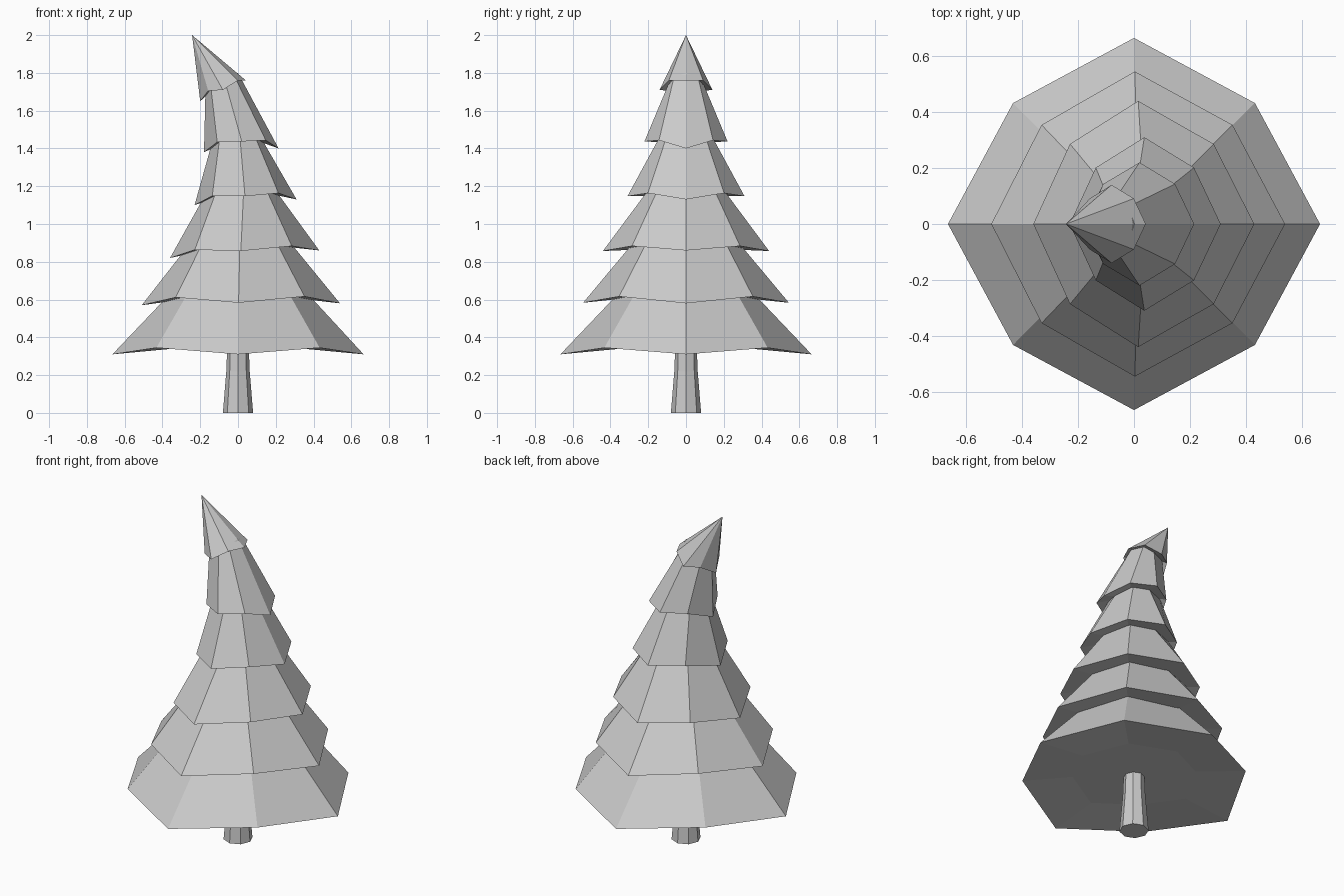
import bpy, bmesh
from mathutils import Vector

if "Cube" in bpy.data.objects:
    bpy.data.objects.remove(bpy.data.objects["Cube"])


def ring(left, right, side, k, lift):
    """Eight points from left (x,z), right (x,z), side (x,y,z); diagonals are pulled in and lifted."""
    sx, sy, sz = side

    def diag(end, s):
        return Vector((sx + k * (end[0] - sx), s * k * sy, (end[1] + sz) / 2 + lift))
    return [Vector((right[0], 0, right[1])), diag(right, 1), Vector((sx, sy, sz)), diag(left, 1),
            Vector((left[0], 0, left[1])), diag(left, -1), Vector((sx, -sy, sz)), diag(right, -1)]


def loft(name, rings):
    """Skin a stack of rings; a one-point ring is a tip."""
    bm = bmesh.new()
    rs = [[bm.verts.new(p) for p in r] for r in rings]
    for a, b in zip(rs, rs[1:]):
        for i in range(8):
            j = (i + 1) % 8
            if len(b) == 1:
                bm.faces.new((a[i], a[j], b[0]))
            else:
                bm.faces.new((a[i], a[j], b[j], b[i]))
    bm.faces.new(rs[0][::-1])
    if len(rs[-1]) > 1:
        bm.faces.new(rs[-1])
    bmesh.ops.recalc_face_normals(bm, faces=bm.faces)
    me = bpy.data.meshes.new(name)
    bm.to_mesh(me)
    bm.free()
    bpy.context.collection.objects.link(bpy.data.objects.new(name, me))


# Foliage tiers: rim (left, right, side), then top (left, right, side)
tiers = [
    ((-.665, .31), (.665, .31), (0, .665, .31), (-.37, .62), (.37, .63), (0, .37, .62)),
    ((-.51, .57), (.54, .58), (.003, .545, .583), (-.26, .89), (.27, .91), (.01, .28, .90)),
    ((-.36, .82), (.43, .86), (.015, .44, .857), (-.165, 1.17), (.19, 1.19), (.03, .20, 1.18)),
    ((-.23, 1.10), (.31, 1.13), (.037, .31, 1.147), (-.135, 1.44), (.12, 1.46), (.01, .14, 1.46)),
    ((-.18, 1.38), (.215, 1.40), (.02, .22, 1.437), (-.172, 1.72), (.0, 1.80), (-.07, .085, 1.76)),
    ((-.20, 1.65), (.042, 1.76), (-.08, .14, 1.71), None, None, None),
]
for n, (l, r, s, tl, tr, ts) in enumerate(tiers):
    rim = ring(l, r, s, .65, .035 if n < 2 else .025)
    mid = sum(rim, Vector()) / 8
    # Shallow recessed underside
    inner = [mid + (p - mid) * .55 + Vector((0, 0, .02)) for p in rim]
    top = ring(tl, tr, ts, .74, 0) if tl else [Vector((-.243, 0, 2.0))]
    loft("foliage_tier_%d" % (n + 1), [inner, rim, top])

# Trunk, narrowing then flaring slightly under the foliage
loft("trunk", [ring((-rad, z), (rad, z), (0, rad, z), .707, 0)
               for rad, z in ((.08, 0), (.062, .22), (.055, .40))])
